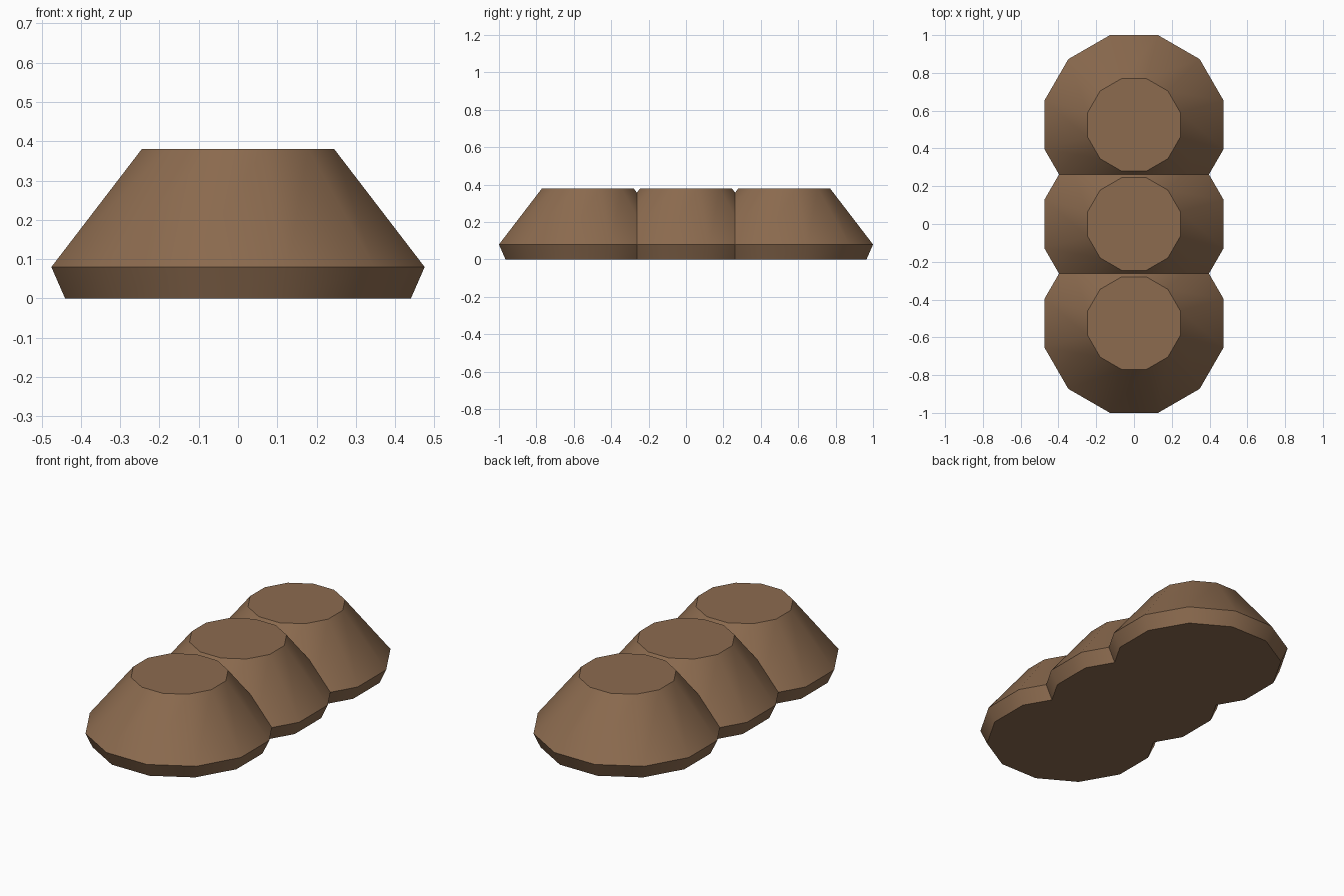
import bpy, bmesh, math

if "Cube" in bpy.data.objects:
    bpy.data.objects.remove(bpy.data.objects["Cube"])

SIDES = 12
SPACING = 0.525
# (distance from axis to flat side, height) from bottom to top
PROFILE = [(0.44, 0.0), (0.475, 0.08), (0.245, 0.38)]

brown = bpy.data.materials.new("earth brown")
brown.diffuse_color = (0.262, 0.147, 0.078, 1)
brown.use_nodes = True
brown.node_tree.nodes["Principled BSDF"].inputs["Base Color"].default_value = brown.diffuse_color


def add_mound(name, y):
    """Twelve-sided mound with a flared foot and flat top."""
    bm = bmesh.new()
    rings = []
    for apothem, z in PROFILE:
        r = apothem / math.cos(math.pi / SIDES)
        angles = [2 * math.pi * (i + 0.5) / SIDES for i in range(SIDES)]
        rings.append([bm.verts.new((r * math.cos(a), r * math.sin(a), z)) for a in angles])
    for low, high in zip(rings, rings[1:]):
        for i in range(SIDES):
            j = (i + 1) % SIDES
            bm.faces.new((low[i], low[j], high[j], high[i]))
    bm.faces.new(rings[0][::-1])
    bm.faces.new(rings[-1])
    mesh = bpy.data.meshes.new(name)
    bm.to_mesh(mesh)
    bm.free()
    mesh.materials.append(brown)
    obj = bpy.data.objects.new(name, mesh)
    obj.location.y = y
    bpy.context.collection.objects.link(obj)
    # Smooth around the sides, sharp at the rims
    bpy.ops.object.select_all(action='DESELECT')
    obj.select_set(True)
    bpy.context.view_layer.objects.active = obj
    bpy.ops.object.shade_smooth_by_angle(angle=math.radians(35))


# Row of three overlapping mounds
for name, k in (("front_mound", -1), ("middle_mound", 0), ("back_mound", 1)):
    add_mound(name, k * SPACING)
